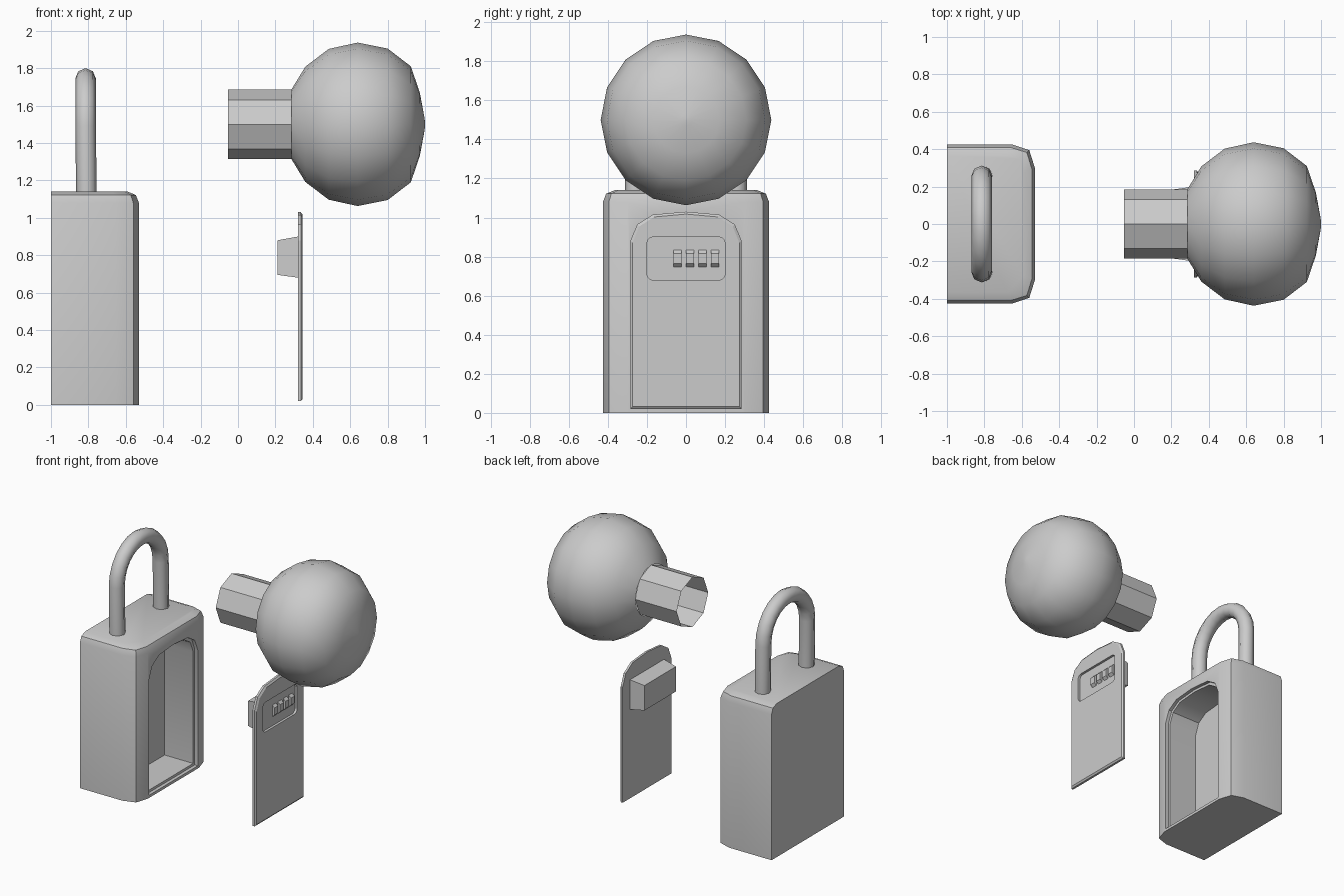
import bpy, bmesh
from math import sin, cos, pi, radians

if "Cube" in bpy.data.objects:
    bpy.data.objects.remove(bpy.data.objects["Cube"])


def make(name, rings, cap_start=True, cap_end=True, smooth=None):
    """Loft closed rings of equal point count into one mesh object."""
    bm = bmesh.new()
    vr = [[bm.verts.new(p) for p in r] for r in rings]
    n = len(vr[0])
    for a, b in zip(vr, vr[1:]):
        for i in range(n):
            j = (i + 1) % n
            bm.faces.new((a[i], a[j], b[j], b[i]))
    if cap_start:
        bm.faces.new(vr[0][::-1])
    if cap_end:
        bm.faces.new(vr[-1])
    bmesh.ops.recalc_face_normals(bm, faces=bm.faces)
    me = bpy.data.meshes.new(name)
    bm.to_mesh(me)
    bm.free()
    ob = bpy.data.objects.new(name, me)
    bpy.context.collection.objects.link(ob)
    if smooth:
        smooth_by_angle(ob, smooth)
    return ob


def select(ob):
    bpy.ops.object.select_all(action='DESELECT')
    ob.select_set(True)
    bpy.context.view_layer.objects.active = ob


def smooth_by_angle(ob, angle):
    select(ob)
    bpy.ops.object.shade_smooth_by_angle(angle=radians(angle))


def cut(ob, cutter):
    m = ob.modifiers.new("cut", 'BOOLEAN')
    m.operation, m.solver, m.object = 'DIFFERENCE', 'EXACT', cutter
    select(ob)
    bpy.ops.object.modifier_apply(modifier=m.name)
    bpy.data.objects.remove(cutter)


def arch(x, inset=0.0):
    """Arched door outline in the y-z plane."""
    half = [(.285, .02), (.285, .88), (.25, .965), (.17, 1.015)]
    k, kz = 1 - inset / .285, 1 - inset / .5
    right = [(x, y * k, .52 + (z - .52) * kz) for y, z in half]
    top = [(x, 0, .52 + .51 * kz)]
    return right + top + [(x, -y, z) for _, y, z in reversed(right)]


def rect(x, hy, z0, z1, r=0.0, seg=3):
    """Rectangle in the y-z plane, with optional round corners."""
    if not r:
        return [(x, hy, z0), (x, hy, z1), (x, -hy, z1), (x, -hy, z0)]
    pts = []
    for q, (y, z) in enumerate([(hy - r, z1 - r), (-hy + r, z1 - r),
                                (-hy + r, z0 + r), (hy - r, z0 + r)]):
        for i in range(seg + 1):
            a = (q + i / seg) * pi / 2
            pts.append((x, y + r * cos(a), z + r * sin(a)))
    return pts


def circle(x, r, n):
    return [(x, r * cos(2 * pi * i / n), 1.5 + r * sin(2 * pi * i / n)) for i in range(n)]


# Lock body: footprint with rounded front corners, rounded top rim
def footprint(z, d):
    side = [(-1, .425 - d), (-.652 - d * .4, .425 - d),
            (-.56 - d * .8, .395 - d * .8), (-.53 - d, .30 - d * .4)]
    return [(x, y, z) for x, y in side] + [(x, -y, z) for x, y in reversed(side)]


body = make("lock_body", [footprint(z, d) for z, d in
                          [(0, 0), (1.08, 0), (1.122, .016), (1.14, .06)]])
# Key cavity with a shallow rim step
cut(body, make("cavity_cutter", [arch(-.79, .018), arch(-.555, .018),
                                 arch(-.555), arch(-.4)]))
smooth_by_angle(body, 35)

# Shackle
cu = bpy.data.curves.new("shackle", 'CURVE')
cu.dimensions = '3D'
cu.bevel_depth, cu.bevel_resolution, cu.use_fill_caps = .055, 2, True
R, Z = .257, 1.488
path = [(-.81, R, 1.1)] + [(-.815, R * cos(pi * i / 12), Z + R * sin(pi * i / 12))
                           for i in range(13)] + [(-.81, -R, 1.1)]
sp = cu.splines.new('POLY')
sp.points.add(len(path) - 1)
for p, co in zip(sp.points, path):
    p.co = (*co, 1)
shackle = bpy.data.objects.new("shackle", cu)
bpy.context.collection.objects.link(shackle)
select(shackle)
bpy.ops.object.convert(target='MESH')
smooth_by_angle(shackle, 50)

# Door panel with stepped edge and dial recess
door = make("door_panel", [arch(.32), arch(.336), arch(.345, .012)])
cut(door, make("recess_cutter", [rect(.327, .2, .68, .9, .03), rect(.4, .2, .68, .9, .03)]))

# Latch housing on the back of the door
make("latch_housing", [rect(.212, .185, .695, .88), rect(.321, .2, .68, .9)])

# Number dials
for i in range(4):
    yc = -.043 + i * .064
    ring = [(.282 + .068 * cos((k + .5) * pi / 4), .79 + .068 * sin((k + .5) * pi / 4))
            for k in range(8)]
    make(f"dial_{i + 1}", [[(x, yc + s, z) for x, z in ring] for s in (-.021, .021)])

# Door knob: turned round profile along x
profile = [(.285, .185), (.36, .308), (.485, .403), (.64, .437),
           (.80, .405), (.924, .31), (.972, .17), (.998, .03), (1.0, .002)]
make("knob", [circle(x, r, 16) for x, r in profile], cap_start=False, smooth=60)

# Knob neck: open eight-sided tube
make("knob_neck", [circle(-.053, .185, 8), circle(.29, .185, 8)], False, False)
